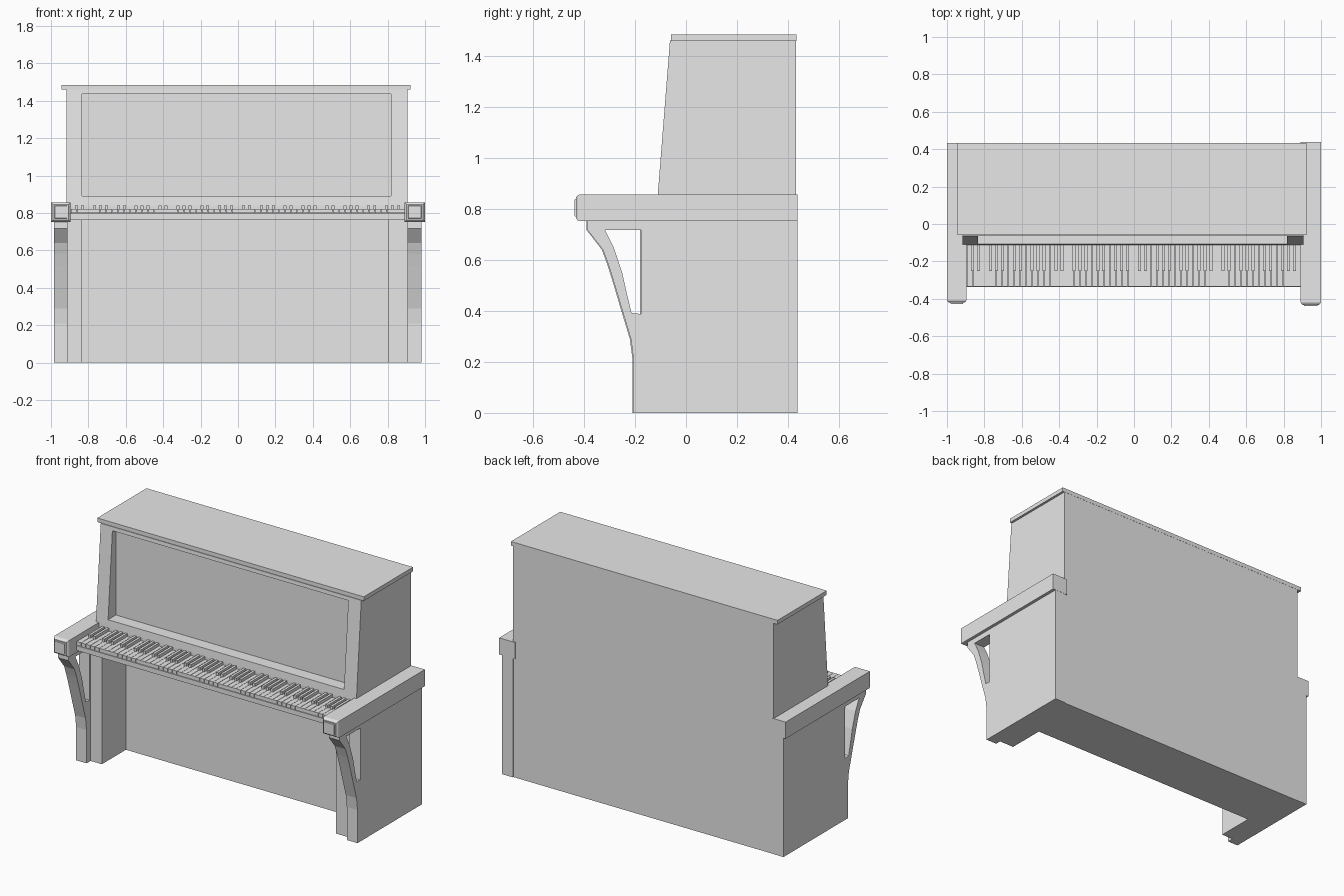
import bpy
import bmesh

cube = bpy.data.objects.get("Cube")
if cube:
    bpy.data.objects.remove(cube, do_unlink=True)

GREY = (0.8, 0.8, 0.8, 1)
grey = bpy.data.materials.new("plain_grey")
grey.use_nodes = True
grey.diffuse_color = GREY
grey.node_tree.nodes["Principled BSDF"].inputs["Base Color"].default_value = GREY


def finish(name, bm):
    bmesh.ops.recalc_face_normals(bm, faces=bm.faces)
    mesh = bpy.data.meshes.new(name)
    bm.to_mesh(mesh)
    bm.free()
    mesh.materials.append(grey)
    obj = bpy.data.objects.new(name, mesh)
    bpy.context.collection.objects.link(obj)
    return obj


def add_prism(bm, profile, x0, x1):
    """Extrude a (y, z) profile from x0 to x1."""
    face = bm.faces.new([bm.verts.new((x0, y, z)) for y, z in profile])
    result = bmesh.ops.extrude_face_region(bm, geom=[face])
    verts = [v for v in result["geom"] if isinstance(v, bmesh.types.BMVert)]
    bmesh.ops.translate(bm, verts=verts, vec=(x1 - x0, 0, 0))


def add_box(bm, x0, x1, y0, y1, z0, z1):
    add_prism(bm, [(y0, z0), (y1, z0), (y1, z1), (y0, z1)], x0, x1)


def prism(name, profile, x0, x1):
    bm = bmesh.new()
    add_prism(bm, profile, x0, x1)
    return finish(name, bm)


def box(name, *bounds):
    bm = bmesh.new()
    add_box(bm, *bounds)
    return finish(name, bm)


# Main case: knee recess below, sloping front above
case = prism("case", [(0.07, 0), (0.432, 0), (0.432, 1.46), (-0.063, 1.46),
                      (-0.112, 0.84), (-0.112, 0.765), (0.07, 0.765)], -0.916, 0.906)

# Recessed panel in the sloping front
cutter = box("panel_cutter", -0.833, 0.817, -0.3, -0.03, 0.89, 1.436)
cutter.hide_render = True
cut = case.modifiers.new("panel_recess", 'BOOLEAN')
cut.operation = 'DIFFERENCE'
cut.solver = 'EXACT'
cut.object = cutter
bpy.context.view_layer.objects.active = case
bpy.ops.object.modifier_apply(modifier=cut.name)
bpy.data.objects.remove(cutter, do_unlink=True)

box("lid", -0.943, 0.921, -0.059, 0.433, 1.459, 1.485)

# Keyboard
LEFT, RIGHT = -0.895, 0.89
box("key_bed", LEFT, RIGHT, -0.33, -0.1, 0.763, 0.796)
box("key_slip", LEFT, RIGHT, -0.336, -0.325, 0.77, 0.797)

OCTAVES = 8
pitch = (RIGHT - LEFT) / (OCTAVES * 7)
whites, blacks = bmesh.new(), bmesh.new()
for i in range(OCTAVES * 7):
    x = LEFT + i * pitch
    add_box(whites, x + 0.001, x + pitch - 0.001, -0.334, -0.1, 0.799, 0.822)
    if i % 7 not in (0, 3):
        add_box(blacks, x - 0.008, x + 0.008, -0.25, -0.1, 0.81, 0.841)
finish("white_keys", whites)
finish("black_keys", blacks)

# Side panels with pierced curved brackets
outer = [(-0.386, 0.717), (-0.326, 0.64), (-0.304, 0.58), (-0.283, 0.513),
         (-0.248, 0.395), (-0.216, 0.289), (-0.206, 0.21), (-0.206, 0)]
inner = [(-0.214, 0.392), (-0.235, 0.48), (-0.25, 0.548), (-0.283, 0.647), (-0.318, 0.717)]
EDGE = -0.177
bracket = ([(-0.386, 0.755)] + outer + [(EDGE, 0), (EDGE, 0.388)] + inner
           + [(EDGE, 0.717), (EDGE, 0.755)])


def shifted(profile, dy):
    return [(y + dy, z) for y, z in profile]


def arm(name, x0, x1, y0, y1):
    """Arm rail with a stepped, bevelled square cap on its front end."""
    bm = bmesh.new()
    add_box(bm, x0, x1, y0, y1, 0.752, 0.857)
    bm.normal_update()
    bmesh.ops.recalc_face_normals(bm, faces=bm.faces)
    front = min(bm.faces, key=lambda f: f.calc_center_median().y)
    for thickness, depth in ((0.004, 0.008), (0.012, 0.008), (0.01, 0), (0.003, 0.006)):
        bmesh.ops.inset_region(bm, faces=[front], thickness=thickness, depth=depth)
    finish(name, bm)


for side, x0, x1, dy in (("right", -0.985, -0.912, -0.004), ("left", 0.905, 0.98, 0)):
    prism(side + "_bracket", shifted(bracket, dy), x0, x1)
    box(side + "_side_panel", x0, x1, EDGE + dy, 0.437 + dy, 0, 0.755)

# Inner posts either side of the knee recess
box("right_post", -0.912, -0.833, -0.17, 0.1, 0, 0.765)
box("left_post", 0.803, 0.905, -0.17, 0.1, 0, 0.765)

arm("right_arm", -1, LEFT, -0.405, 0.433)
arm("left_arm", RIGHT, 1, -0.416, 0.438)
